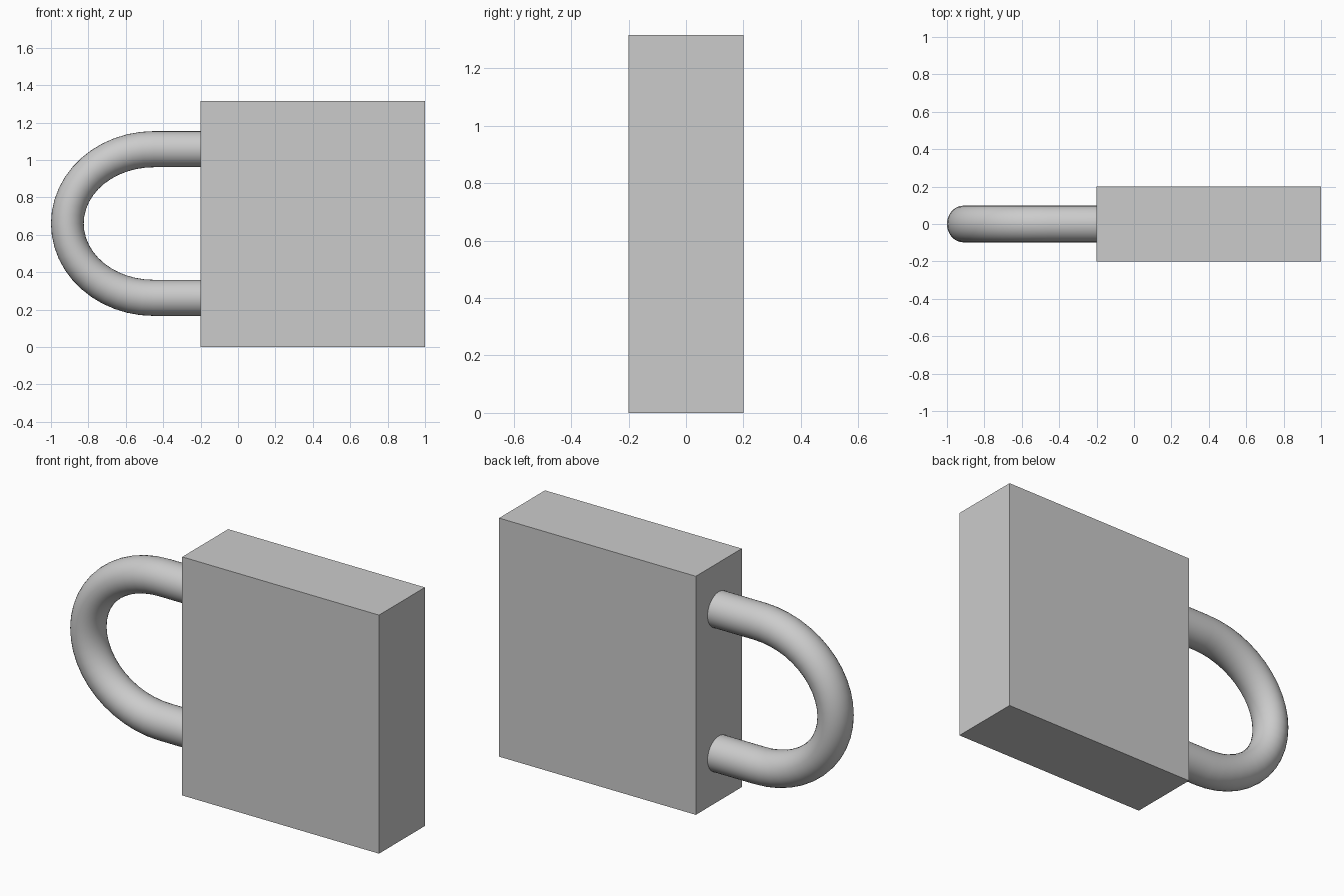
import bpy, bmesh
from math import sin, cos, pi
from mathutils import Vector

if "Cube" in bpy.data.objects:
    bpy.data.objects.remove(bpy.data.objects["Cube"])

# Lock body: plain sharp-edged block
bpy.ops.mesh.primitive_cube_add(size=1, location=(0.4, 0, 0.6575))
body = bpy.context.object
body.name = "lock_body"
body.scale = (1.2, 0.4, 1.315)
bpy.ops.object.transform_apply(location=False, rotation=False, scale=True)

# Shackle: round tube swept between an inner and an outer U outline
SIDES, STEPS = 32, 24
CX, CZ = -0.45, 0.66          # centre of the bend
OUTER, INNER = (0.55, 0.494), (0.375, 0.301)
DEPTH = 0.098                 # half thickness along y
LEG_END = -0.18               # legs sink slightly into the body


def outline(radii, a, x0):
    return Vector((x0 - radii[0] * cos(a), 0, CZ + radii[1] * sin(a)))


stations = [(pi / 2, LEG_END)]
stations += [(pi / 2 - pi * i / STEPS, CX) for i in range(STEPS + 1)]
stations += [(-pi / 2, LEG_END)]

bm = bmesh.new()
rings = []
for a, x0 in stations:
    outer, inner = outline(OUTER, a, x0), outline(INNER, a, x0)
    mid, half = (outer + inner) / 2, (outer - inner) / 2
    rings.append([bm.verts.new(mid + half * cos(2 * pi * k / SIDES)
                               + Vector((0, DEPTH * sin(2 * pi * k / SIDES), 0)))
                  for k in range(SIDES)])
for r, s in zip(rings, rings[1:]):
    for k in range(SIDES):
        n = (k + 1) % SIDES
        bm.faces.new((r[k], r[n], s[n], s[k]))
bm.faces.new(rings[0])
bm.faces.new(rings[-1])
bmesh.ops.recalc_face_normals(bm, faces=bm.faces)
mesh = bpy.data.meshes.new("shackle")
bm.to_mesh(mesh)
bm.free()
shackle = bpy.data.objects.new("shackle", mesh)
bpy.context.collection.objects.link(shackle)

bpy.ops.object.select_all(action='DESELECT')
shackle.select_set(True)
bpy.context.view_layer.objects.active = shackle
bpy.ops.object.shade_smooth_by_angle()
